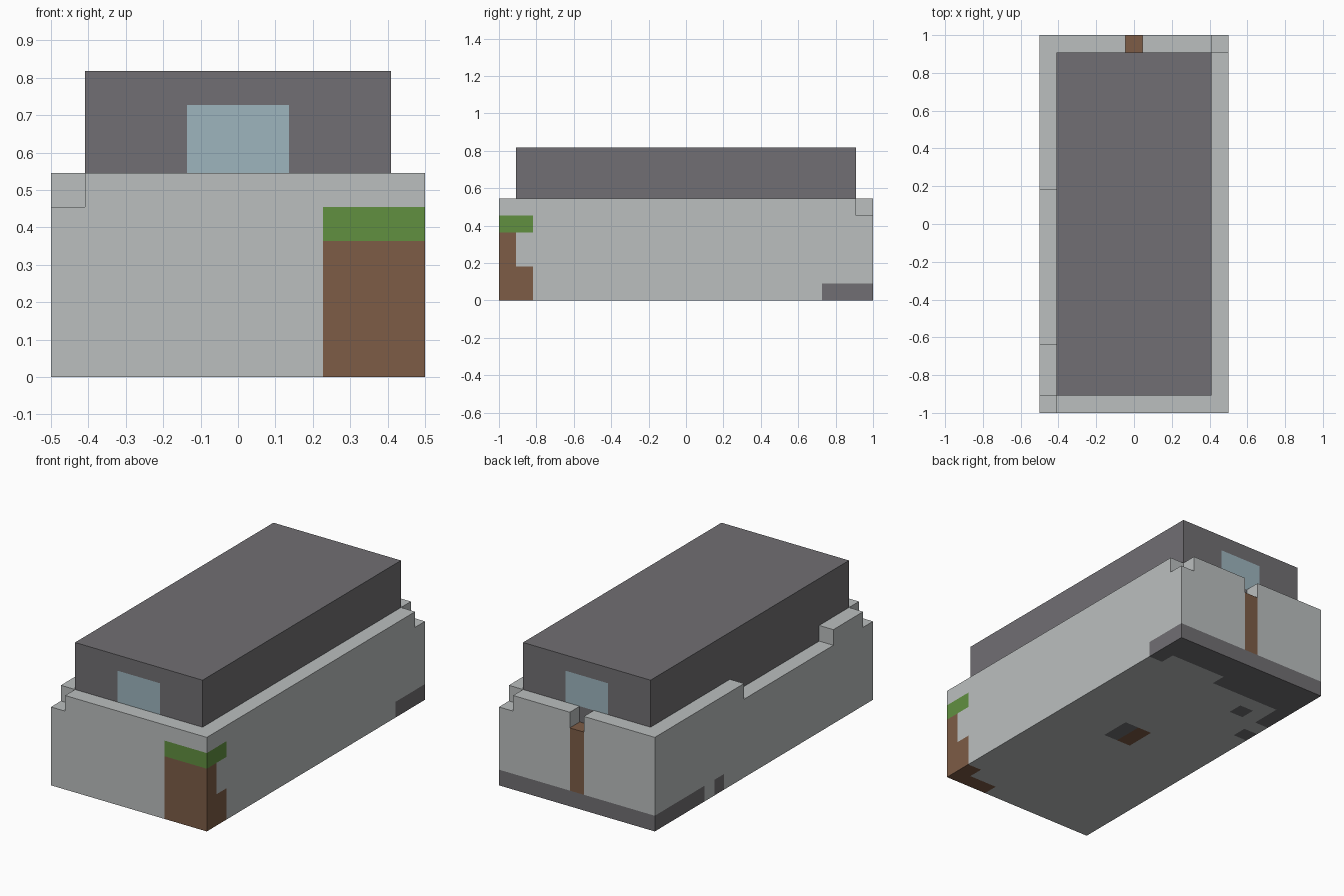
import bpy, bmesh
from mathutils import Vector

if "Cube" in bpy.data.objects:
    bpy.data.objects.remove(bpy.data.objects["Cube"], do_unlink=True)

UNIT = 1 / 11                       # edge of one building block
ORIGIN = Vector((-5.5, -11, 0))


def linear(c):
    c /= 255
    return c / 12.92 if c <= 0.04045 else ((c + 0.055) / 1.055) ** 2.4


def material(name, *rgb):
    mat = bpy.data.materials.new(name)
    colour = (*map(linear, rgb), 1)
    mat.use_nodes = True
    mat.diffuse_color = colour
    shader = next(n for n in mat.node_tree.nodes if n.type == 'BSDF_PRINCIPLED')
    shader.inputs["Base Color"].default_value = colour
    shader.inputs["Roughness"].default_value = 0.9
    return mat


stone = material("light_stone", 187, 191, 191)
slate = material("dark_slate", 113, 111, 115)
earth = material("brown_earth", 125, 92, 70)
grass = material("green_grass", 97, 144, 64)
glass = material("pale_blue_glass", 157, 181, 190)

cells = {}                          # block position -> part name
parts = {}                          # part name -> material


def fill(name, mat, xs, ys, zs):
    """Give every block in the ranges to a part; no name removes them."""
    for x in range(*xs):
        for y in range(*ys):
            for z in range(*zs):
                if name:
                    cells[x, y, z] = name
                else:
                    cells.pop((x, y, z), None)
    if name:
        parts[name] = mat


# Lower body and the upper block sunk one step behind its rim
fill("body", stone, (0, 11), (0, 22), (0, 6))
fill("upper_block", slate, (1, 10), (1, 21), (5, 9))

# Gaps in the rim: two corners, back slot and long side step
for xs, ys in (((0, 1), (0, 1)), ((10, 11), (21, 22)),
               ((5, 6), (21, 22)), ((0, 1), (4, 13))):
    fill(None, None, xs, ys, (5, 6))

# Windows at both ends
fill("front_window", glass, (4, 7), (1, 2), (6, 8))
fill("back_window", glass, (4, 7), (20, 21), (6, 8))

# Ragged dark footing along the back
for xs, ys in (((0, 11), (20, 22)), ((10, 11), (19, 20)), ((1, 6), (19, 20)),
               ((0, 1), (17, 20)), ((0, 1), (15, 16)), ((2, 3), (17, 18))):
    fill("back_footing", slate, xs, ys, (0, 1))

# Post at the back and patches under the middle
fill("back_post", earth, (5, 6), (21, 22), (1, 5))
fill("underside_dark_patch", slate, (6, 7), (10, 12), (0, 1))
fill("underside_brown_patch", earth, (5, 6), (10, 12), (0, 1))

# Earth bank with a grass top on the front left corner
fill("corner_earth", earth, (8, 11), (0, 1), (0, 4))
fill("corner_earth", earth, (10, 11), (1, 2), (0, 2))
fill("corner_grass", grass, (8, 11), (0, 1), (4, 5))
fill("corner_grass", grass, (10, 11), (1, 2), (4, 5))


def build(name, mat):
    """Skin the open sides of a part's blocks and merge flat faces."""
    bm = bmesh.new()
    for cell in [c for c, owner in cells.items() if owner == name]:
        centre = Vector(cell) + Vector((0.5, 0.5, 0.5))
        for axis in range(3):
            for sign in (-1, 1):
                n = Vector((0, 0, 0))
                n[axis] = sign
                if tuple(int(v) for v in Vector(cell) + n) in cells:
                    continue
                u = Vector((0, 0, 0))
                u[(axis + 1) % 3] = 0.5
                v = n.cross(u)
                mid = centre + n / 2 + ORIGIN
                corners = (mid - u - v, mid + u - v, mid + u + v, mid - u + v)
                bm.faces.new([bm.verts.new(c * UNIT) for c in corners])
    bmesh.ops.remove_doubles(bm, verts=bm.verts[:], dist=UNIT / 50)
    bmesh.ops.dissolve_limit(bm, angle_limit=0.01, verts=bm.verts[:],
                             edges=bm.edges[:])
    mesh = bpy.data.meshes.new(name)
    bm.to_mesh(mesh)
    bm.free()
    mesh.materials.append(mat)
    obj = bpy.data.objects.new(name, mesh)
    bpy.context.collection.objects.link(obj)


for part, mat in parts.items():
    build(part, mat)
